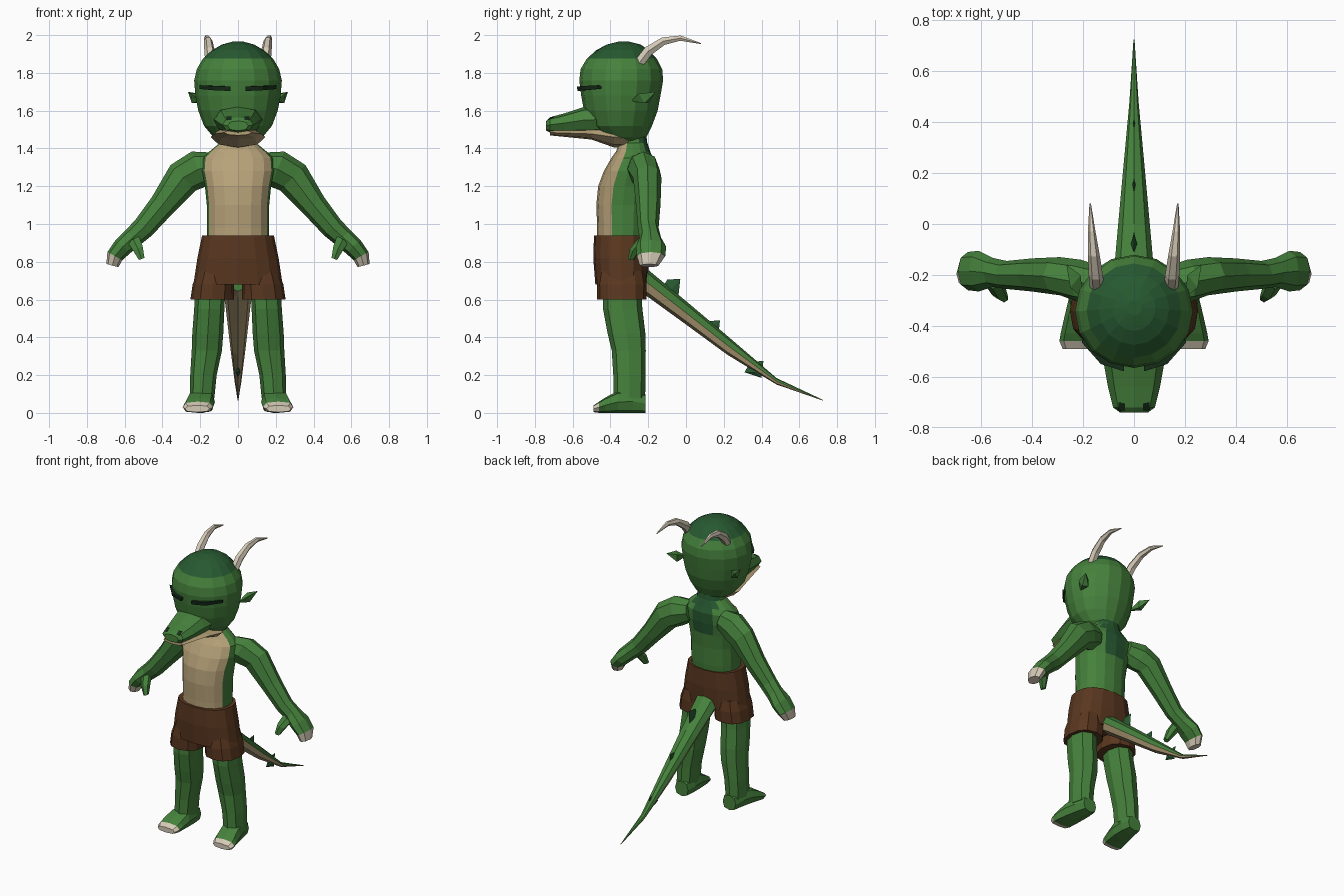
import bpy, bmesh, math
from mathutils import Vector

cube = bpy.data.objects.get("Cube")
if cube:
    bpy.data.objects.remove(cube, do_unlink=True)

X, Y, Z = Vector((1, 0, 0)), Vector((0, 1, 0)), Vector((0, 0, 1))


def material(name, rgb):
    mat = bpy.data.materials.new(name)
    mat.use_nodes = True
    mat.diffuse_color = (*rgb, 1)
    mat.node_tree.nodes["Principled BSDF"].inputs["Base Color"].default_value = (*rgb, 1)
    return mat


GREEN = material("green skin", (.06, .22, .045))
DARK = material("dark green skin", (.02, .10, .03))
TAN = material("tan belly", (.47, .36, .19))
BROWN = material("brown cloth", (.10, .038, .014))
HORN = material("pale horn", (.66, .59, .47))
SLIT = material("dark slit", (.008, .025, .01))


def finish(name, bm, colour, rule=None):
    """Make an object; rule(centre, normal) may pick another material per face."""
    bmesh.ops.recalc_face_normals(bm, faces=bm.faces)
    bm.normal_update()
    mats = [colour]
    if rule:
        for face in bm.faces:
            mat = rule(face.calc_center_median(), face.normal) or colour
            if mat not in mats:
                mats.append(mat)
            face.material_index = mats.index(mat)
    mesh = bpy.data.meshes.new(name)
    bm.to_mesh(mesh)
    bm.free()
    for mat in mats:
        mesh.materials.append(mat)
    obj = bpy.data.objects.new(name, mesh)
    bpy.context.collection.objects.link(obj)
    return obj


def loft(name, rings, colour, u=X, v=None, sides=8, power=1.0, flip=1, rule=None):
    """Skin rings (x, y, z, radius u, radius v); v follows the path if not given."""
    bm = bmesh.new()
    centres = [Vector(r[:3]) for r in rings]
    loops = []
    for i, ring in enumerate(rings):
        tangent = centres[min(i + 1, len(rings) - 1)] - centres[max(i - 1, 0)]
        across = v or tangent.cross(u).normalized()
        loop = []
        for k in range(sides):
            a = math.tau * k / sides
            c, s = (math.copysign(abs(t) ** power, t) for t in (math.cos(a), math.sin(a)))
            p = centres[i] + u * (c * ring[3]) + across * (s * ring[4])
            loop.append(bm.verts.new((p.x * flip, p.y, max(p.z, 0))))
        loops.append(loop)
    for low, high in zip(loops, loops[1:]):
        for k in range(sides):
            n = (k + 1) % sides
            bm.faces.new((low[k], low[n], high[n], high[k]))
    bm.faces.new(loops[0])
    bm.faces.new(loops[-1])
    return finish(name, bm, colour, rule)


def hull(name, points, colour, flip=1):
    """Small convex solid around a few points."""
    bm = bmesh.new()
    for x, y, z in points:
        bm.verts.new((x * flip, y, z))
    result = bmesh.ops.convex_hull(bm, input=bm.verts)
    loose = {g for g in result["geom_interior"] if isinstance(g, bmesh.types.BMVert)}
    bmesh.ops.delete(bm, geom=list(loose), context="VERTS")
    return finish(name, bm, colour)


def column(rings):
    """Rings on the centre plane given as (z, y, radius x, radius y)."""
    return [(0, y, z, a, b) for z, y, a, b in rings]


def beam(rings):
    """Rings on the centre plane given as (y, z, radius x, radius z)."""
    return [(0, y, z, a, b) for y, z, a, b in rings]


# Head with a darker skull cap
loft("head", column([
    (1.42, -.30, .06, .06), (1.46, -.33, .13, .12), (1.52, -.345, .18, .165),
    (1.60, -.345, .21, .195), (1.68, -.345, .226, .21), (1.76, -.343, .232, .222),
    (1.82, -.342, .218, .216), (1.875, -.34, .186, .185), (1.92, -.335, .138, .14),
    (1.95, -.33, .085, .09), (1.965, -.33, .03, .03)]),
    GREEN, v=Y, sides=16, rule=lambda c, n: DARK if c.z > 1.88 else None)

# Snout and lower jaw
loft("snout", beam([(-.40, 1.555, .14, .07), (-.54, 1.55, .12, .07), (-.64, 1.535, .102, .052),
                    (-.72, 1.525, .082, .04), (-.74, 1.52, .055, .026)]),
     GREEN, v=Z, power=.8)
loft("lower_jaw", beam([(-.30, 1.45, .10, .045), (-.38, 1.46, .145, .055),
                        (-.50, 1.477, .125, .03), (-.72, 1.484, .075, .015)]), TAN, v=Z)


# Trunk: tan front, dark patch down the nape
def trunk_colour(c, n):
    if n.y < -.25:
        return TAN
    if n.y > .5 and c.z > 1.22 and abs(c.x) < .09:
        return DARK


loft("trunk", column([
    (.88, -.34, .165, .13), (.98, -.335, .165, .135), (1.10, -.335, .165, .14),
    (1.20, -.325, .175, .14), (1.28, -.305, .19, .13), (1.35, -.285, .185, .11),
    (1.385, -.28, .15, .09), (1.43, -.28, .095, .075), (1.55, -.29, .08, .07)]),
    GREEN, v=Y, sides=16, power=.9, rule=trunk_colour)

# Shorts
loft("shorts_hips", column([(.94, -.342, .19, .145), (.82, -.343, .215, .148),
                            (.68, -.342, .236, .138)]), BROWN, v=Y, sides=16, power=.85)

# Tail with tan underside and dark spikes
loft("tail", beam([(-.25, .72, .085, .075), (-.20, .685, .08, .072), (0, .53, .062, .062),
                   (.22, .357, .042, .05), (.48, .167, .018, .017), (.725, .067, .002, .002)]),
     GREEN, v=Z, rule=lambda c, n: TAN if n.z < -.1 else None)
for i, (y, z) in enumerate([(-.03, .71), (.18, .49), (.41, .275)]):
    hull(f"tail_spike_{i + 1}", [(0, y, z), (0, y - .07, z - .005), (0, y - .10, z - .06),
                                 (.012, y - .05, z - .06), (-.012, y - .05, z - .06),
                                 (0, y - .01, z - .09)], DARK)

for side, s in (("left", 1), ("right", -1)):
    # Horn, ear, closed eye and nostril
    loft(f"{side}_horn", [(.145, -.25, 1.85, .028, .03), (.15, -.20, 1.915, .028, .03),
                          (.158, -.12, 1.968, .023, .024), (.166, -.03, 1.984, .015, .016),
                          (.172, .08, 1.955, .003, .003)], HORN, sides=6, flip=s)
    hull(f"{side}_ear", [(.20, -.29, 1.65), (.21, -.20, 1.64), (.21, -.20, 1.69),
                         (.245, -.22, 1.64), (.265, -.16, 1.70), (.25, -.25, 1.69)], GREEN, s)
    hull(f"{side}_eye_slit", [(.04, -.578, 1.728), (.04, -.574, 1.704), (.13, -.55, 1.73),
                              (.13, -.545, 1.708), (.205, -.465, 1.735), (.205, -.46, 1.715),
                              (.04, -.50, 1.72), (.18, -.42, 1.72)], SLIT, s)
    hull(f"{side}_nostril", [(.035, -.735, 1.55), (.06, -.73, 1.55), (.035, -.705, 1.57),
                             (.06, -.70, 1.568), (.045, -.71, 1.55)], SLIT, s)

    # Arm, hand with pale claws, and thumb
    loft(f"{side}_arm", [
        (.12, -.24, 1.31, .07, .07), (.21, -.225, 1.29, .085, .10), (.29, -.205, 1.245, .075, .095),
        (.40, -.20, 1.10, .065, .07), (.50, -.20, .98, .055, .06), (.555, -.19, .93, .057, .055),
        (.61, -.185, .88, .08, .052), (.652, -.185, .83, .075, .045), (.665, -.195, .78, .05, .033)],
        GREEN, u=Y, flip=s, rule=lambda c, n: HORN if c.z < .82 else None)
    loft(f"{side}_thumb", [(.555, -.22, .92, .035, .04), (.53, -.265, .87, .032, .032),
                           (.51, -.29, .815, .018, .018)], GREEN, u=Y, sides=6, flip=s)

    # Leg, shorts leg and foot with pale toes
    loft(f"{side}_shorts_leg", [(.125, -.34, .75, .09, .12), (.13, -.34, .68, .11, .132),
                                (.136, -.34, .60, .116, .13)],
         BROWN, v=Y, sides=12, power=.85, flip=s)
    loft(f"{side}_leg", [
        (.145, -.34, .70, .08, .10), (.152, -.335, .55, .08, .104), (.16, -.315, .42, .082, .10),
        (.165, -.303, .33, .08, .09), (.183, -.30, .20, .07, .085), (.19, -.30, .08, .065, .084)],
        GREEN, v=Y, power=.85, flip=s)
    loft(f"{side}_foot", [
        (.185, -.215, .05, .05, .05), (.188, -.28, .06, .065, .06), (.197, -.36, .058, .075, .058),
        (.208, -.43, .04, .08, .04), (.213, -.46, .03, .08, .03), (.215, -.49, .022, .065, .018)],
        GREEN, v=Z, power=.7, flip=s, rule=lambda c, n: HORN if c.y < -.455 else None)
